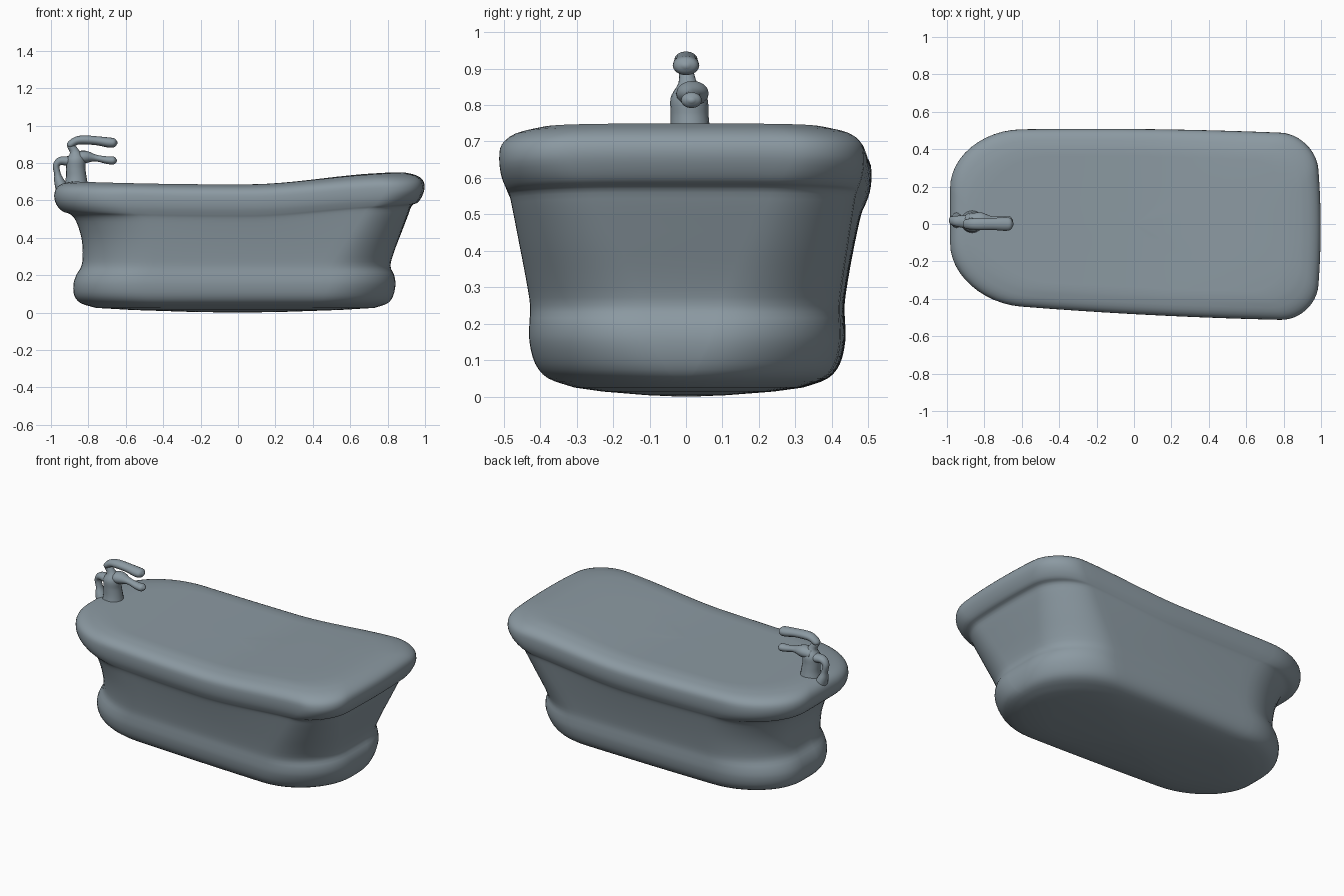
import bpy, bmesh, math
from mathutils import Vector

if "Cube" in bpy.data.objects:
    bpy.data.objects.remove(bpy.data.objects["Cube"])

mat = bpy.data.materials.new("slate grey")
mat.diffuse_color = (0.26, 0.32, 0.36, 1)
mat.use_nodes = True
mat.node_tree.nodes["Principled BSDF"].inputs["Base Color"].default_value = mat.diffuse_color


def finish(bm, name):
    bmesh.ops.recalc_face_normals(bm, faces=bm.faces)
    me = bpy.data.meshes.new(name)
    bm.to_mesh(me)
    bm.free()
    me.materials.append(mat)
    for p in me.polygons:
        p.use_smooth = True
    ob = bpy.data.objects.new(name, me)
    bpy.context.collection.objects.link(ob)
    return ob


def loft(rings, name):
    """Skin a list of equal-length closed rings and cap both ends."""
    bm = bmesh.new()
    vs = [[bm.verts.new(p) for p in r] for r in rings]
    n = len(vs[0])
    for a, b in zip(vs, vs[1:]):
        for i in range(n):
            j = (i + 1) % n
            bm.faces.new((a[i], a[j], b[j], b[i]))
    bm.faces.new(vs[0][::-1])
    bm.faces.new(vs[-1])
    return finish(bm, name)


def catmull(pts, steps):
    pts = [Vector(p) for p in pts]
    ext = [2 * pts[0] - pts[1]] + pts + [2 * pts[-1] - pts[-2]]
    out = []
    for i in range(1, len(ext) - 2):
        a, b, c, d = ext[i - 1:i + 3]
        for k in range(steps):
            t = k / steps
            out.append(0.5 * (2 * b + (c - a) * t + (2 * a - 5 * b + 4 * c - d) * t * t
                              + (3 * b - a - 3 * c + d) * t ** 3))
    return out + [pts[-1]]


# ---- tub ----
def outline(xl, xr, w, rl, rr):
    """Rounded rectangle; rl / rr are (x, y) corner radii of left / right end."""
    arc, side = 12, 16
    runs = []
    for x, sy, (rx, ry), a0 in ((xr, -1, rr, -90), (xr, 1, rr, 0), (xl, 1, rl, 90), (xl, -1, rl, 180)):
        ry = min(ry, w * 0.98)
        cx = x - rx if x == xr else x + rx
        cy = sy * (w - ry)
        angles = [math.radians(a0 + 90 * k / arc) for k in range(arc + 1)]
        runs.append([Vector((cx + rx * math.cos(a), cy + ry * math.sin(a))) for a in angles])
    out = []
    for i, run in enumerate(runs):
        nxt = runs[(i + 1) % 4][0]
        out += run + [run[-1].lerp(nxt, k / side) for k in range(1, side)]
    return out


def rim_lift(x, y):
    """Height of the rim line relative to the middle of the tub."""
    t = max(0.0, min(1.0, (x - 0.05) / 0.8))
    drop = 1 - 0.25 * min(1, abs(y) / 0.5) ** 4
    return 0.064 * t * t * (3 - 2 * t) * drop - 0.005 + 0.02 * max(0, -x) ** 2


# height, rim-lift weight, left x, right x, half width
profile = [
    (.025, 0, -.76, .73, .31), (.05, 0, -.84, .80, .38), (.09, 0, -.875, .83, .415),
    (.15, 0, -.88, .842, .43), (.20, 0, -.865, .835, .43), (.25, 0, -.837, .815, .428),
    (.32, .1, -.83, .835, .438), (.40, .3, -.838, .87, .453), (.48, .7, -.865, .91, .47),
    (.513, 1, -.895, .93, .479), (.53, 1, -.94, .962, .487), (.565, 1, -.972, .985, .5),
    (.61, 1, -.983, .998, .505), (.65, 1, -.972, .988, .498), (.676, 1, -.94, .95, .463),
    (.69, 1, -.885, .89, .395)]

rings = []
for z, wt, xl, xr, w in catmull(profile, 3):
    h = min(1, max(0, (z - .1) / .5))
    r = .36 - .17 * h
    ring = []
    for p in outline(xl, xr, w, (.38, .34), (r, r)):
        # plan narrows at the tap end, bows at the other, and is slightly skewed
        x = p.x - .025 * max(0, p.x) * (p.y / .45) ** 2
        y = p.y * (.98 + .045 * x - .04 * x * x) + .013 - .032 * x
        ring.append(Vector((x, y, z + wt * rim_lift(x, y))))
    rings.append(ring)


def inner(ring, s, z, wt):
    return [Vector((p.x * s, p.y * s, z + wt * rim_lift(p.x * s, p.y * s))) for p in ring]


# slightly bulged underside and the closed top
bottom = [inner(rings[0], s, z, 0) for s, z in ((.05, 0), (.35, .004), (.75, .014))]
top = [inner(rings[-1], s, .69, 1) for s in (.9, .75, .6, .45, .3, .15, .02)]
loft(bottom + rings + top, "tub")


# ---- tap ----
def tube(name, pts, sides=16, wide=1.0):
    """pts: x, y, z, radius. Path lies close to the xz plane; wide scales across it."""
    path = catmull(pts, 5)
    rs = []
    for i, p in enumerate(path):
        d = (path[min(i + 1, len(path) - 1)] - path[max(i - 1, 0)]).to_3d().normalized()
        side = Vector((0, 1, 0))
        up = d.cross(side).normalized()
        c = Vector(p[:3])
        r = max(p[3], .003)
        rs.append([c + r * (math.cos(2 * math.pi * k / sides) * side * wide
                            + math.sin(2 * math.pi * k / sides) * up) for k in range(sides)])
    return loft(rs, name)


tube("tap_body", [(-.865, .012, .66, .068), (-.865, .012, .72, .056), (-.868, .01, .77, .052),
                  (-.868, .008, .82, .05), (-.875, .005, .86, .026), (-.895, 0, .895, .02)])
tube("tap_spout", [(-.88, .015, .825, .03), (-.82, .018, .832, .034), (-.76, .018, .826, .018),
                   (-.70, .015, .815, .02), (-.665, .015, .813, .021), (-.647, .015, .813, .005)], wide=1.3)
tube("tap_lever", [(-.91, 0, .885, .004), (-.90, 0, .895, .018), (-.865, 0, .918, .022),
                   (-.82, 0, .923, .024), (-.75, 0, .918, .024), (-.69, 0, .909, .027),
                   (-.66, 0, .908, .023), (-.645, 0, .908, .005)], wide=1.35)
tube("tap_pipe", [(-.86, .01, .81, .03), (-.91, .012, .81, .026), (-.95, .015, .81, .022),
                  (-.972, .018, .785, .018), (-.965, .02, .74, .018), (-.955, .02, .70, .028),
                  (-.93, .02, .64, .04)], wide=1.3)
